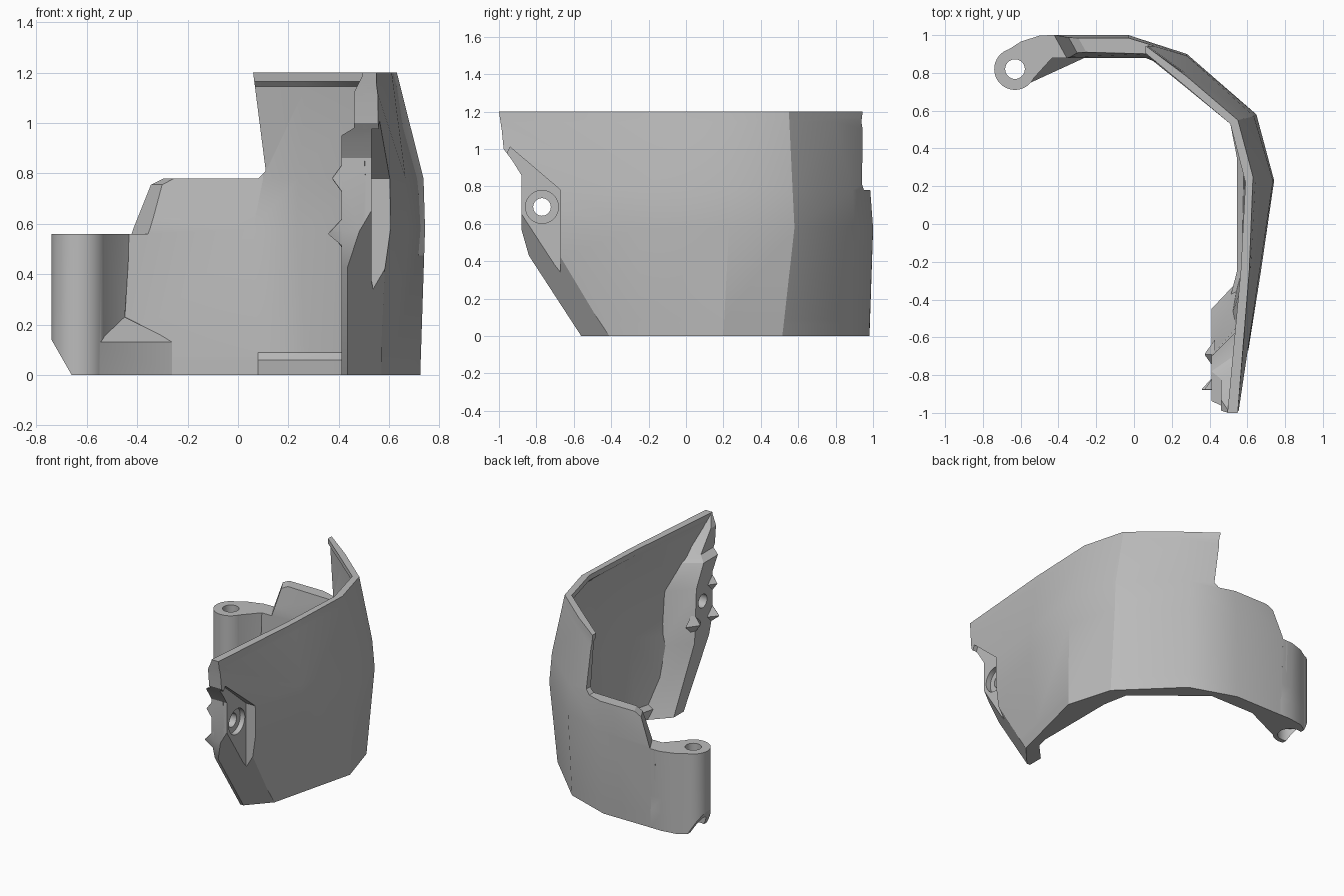
import bpy, bmesh, math
from mathutils import Vector

cube = bpy.data.objects.get("Cube")
if cube:
    bpy.data.objects.remove(cube)

grey = bpy.data.materials.new("light grey plastic")
grey.use_nodes = True
grey.diffuse_color = (0.5, 0.5, 0.5, 1)
grey.node_tree.nodes["Principled BSDF"].inputs["Base Color"].default_value = (0.5, 0.5, 0.5, 1)


def loft(name, rings, cut=None):
    """Closed solid through rings of equal length; cut = (point, outward normal)."""
    bm = bmesh.new()
    loops = [[bm.verts.new(p) for p in ring] for ring in rings]
    n = len(loops[0])
    for a, b in zip(loops, loops[1:]):
        for i in range(n):
            j = (i + 1) % n
            bm.faces.new((a[i], a[j], b[j], b[i]))
    bm.faces.new(loops[0][::-1])
    bm.faces.new(loops[-1])
    if cut:
        bmesh.ops.bisect_plane(bm, geom=bm.verts[:] + bm.edges[:] + bm.faces[:], dist=1e-5,
                               plane_co=cut[0], plane_no=cut[1], clear_outer=True)
        bmesh.ops.holes_fill(bm, edges=[e for e in bm.edges if e.is_boundary], sides=0)
    bmesh.ops.recalc_face_normals(bm, faces=bm.faces)
    mesh = bpy.data.meshes.new(name)
    bm.to_mesh(mesh)
    bm.free()
    mesh.materials.append(grey)
    ob = bpy.data.objects.new(name, mesh)
    bpy.context.collection.objects.link(ob)
    return ob


def prism(name, pts, axis, lo, hi, cut=None):
    """Extrude a 2D outline along x, y or z."""
    def place(p, d):
        v = list(p)
        v.insert(axis, d)
        return Vector(v)
    return loft(name, [[place(p, d) for p in pts] for d in (lo, hi)], cut)


def circle(cx, cy, r, n=40):
    return [(cx + r * math.cos(i * math.tau / n), cy + r * math.sin(i * math.tau / n)) for i in range(n)]


def boolean(ob, cutter, operation="DIFFERENCE"):
    mod = ob.modifiers.new("cut", "BOOLEAN")
    mod.operation, mod.object, mod.solver = operation, cutter, "EXACT"
    bpy.context.view_layer.objects.active = ob
    bpy.ops.object.modifier_apply(modifier=mod.name)


# Wall: plan lines from front to hinge, outer and inner, as (height, points)
outer = [
    (0, [(.41, -1.05), (.61, -.25), (.723, .2), (.63, .515), (.27, .87), (-.05, .98), (-.46, .98)]),
    (.58, [(.545, -1.05), (.672, -.25), (.742, .23), (.648, .58), (.28, .9), (-.03, 1), (-.46, 1)]),
    (.78, [(.545, -1.05), (.665, -.25), (.736, .23), (.635, .57), (.28, .89), (-.03, .985), (-.46, .985)]),
    (1.2, [(.545, -1.05), (.61, -.25), (.63, .25), (.55, .55), (.28, .78), (.06, .945), (-.46, .98)])]
ledge = [(.34, -1.05), (.545, -.25), (.545, .35), (.51, .53), (.26, .735), (.08, .88), (-.46, .88)]
rim = [(.49, -1.05), (.565, -.25), (.59, .22), (.51, .53), (.26, .74), (.06, .905), (-.46, .93)]
inner = [
    (0, ledge), (.06, ledge),
    (.09, [(.36, -1.05), (.57, -.25), (.582, .32), (.54, .54), (.27, .78), (.08, .88), (-.46, .88)]),
    (.58, [(.48, -1.05), (.6, -.25), (.65, .25), (.56, .535), (.235, .81), (.06, .88), (-.46, .88)]),
    (.78, [(.48, -1.05), (.6, -.25), (.65, .25), (.555, .54), (.24, .805), (.1, .9), (-.46, .915)]),
    (1.145, [(.49, -1.05), (.58, -.25), (.61, .24), (.528, .54), (.27, .757), (.06, .925), (-.46, .93)]),
    (1.165, rim), (1.2, rim)]


def plan_at(table, z):
    """Plan line at height z, blended between the two nearest rows."""
    for (za, a), (zb, b) in zip(table, table[1:]):
        if z <= zb:
            t = (z - za) / (zb - za)
            return [Vector((*p, z)).lerp(Vector((*q, z)), t) for p, q in zip(a, b)]


chamfer = (Vector((.435, -.56, 0)), Vector((.0645, -.058, -.0378)))
wall = loft("curved_wall", [plan_at(outer, z) + plan_at(inner, z)[::-1] for z, _ in inner], chamfer)

# Thick front jaw: height, outer x, back edge at the wall, back edge inside, inner x
jaw_rows = [(0, .57, -.28, -.45, .41), (.43, .565, -.52, -.68, .41), (.8, .56, -.55, -.7, .41),
            (.95, .555, -.68, -.78, .41), (.98, .55, -.72, -.82, .46), (1.12, .54, -.89, -.93, .46),
            (1.2, .52, -.96, -.99, .5)]
jaw = loft("front_jaw", [[(xo, yo, z), (xi, yi, z), (xi, -1.05, z), (xo, -1.05, z)]
                         for z, xo, yo, yi, xi in jaw_rows], chamfer)

# Pointed teeth on the inner face of the jaw
teeth = []
for label, y, z, reach in (("upper", -.877, .78, .035), ("lower", -.877, .56, .05), ("rear", -.69, .56, .035)):
    def square(x, r):
        return [(x, y - r, z), (x, y, z + r), (x, y + r, z), (x, y, z - r)]
    teeth.append(loft(label + "_tooth", [square(.43, .08), square(.41 - reach, .004)]))

# Cutters
front_trim = prism("front_trim_cutter", [(-.495, -.1), (-.84, .43), (-.88, .57), (-.88, .86), (-.93, .94),
                                         (-.975, 1), (-.985, 1.1), (-1, 1.2), (-1, 1.3), (1.3, 1.3), (1.3, -.1)],
                   0, -1.5, 1.5)
# The low end of the step slants through the wall thickness
step = loft("back_step_cutter", [[(.05, y, 1.3), (.06, y, 1.2), (.11, y, .81), (.08, y, .78),
                                  (-.31 + s, y, .78), (-.36 + s, y, .755), (-.43 + s, y, .56),
                                  (-1, y, .56), (-1, y, 1.3)] for y, s in ((.85, .09), (1.05, -.02))])
pocket = prism("screw_pocket_cutter", [(-.94, 1.01), (-.67, .78), (-.67, .34), (-.88, .6), (-1.1, .7)],
               0, .53, .9)
screw_hole = prism("screw_hole_cutter", circle(-.77, .69, .047), 0, .2, .9)
screw_seat = prism("screw_seat_cutter", circle(-.77, .69, .088), 0, .495, .9)
pin_hole = prism("pin_hole_cutter", circle(-.63, .82, .052), 2, -.2, .9)
pin_bore = prism("pin_counterbore_cutter", circle(-.63, .82, .08), 2, -.2, .09)

# Hinge barrel and the arm joining it to the wall, flared at the foot
slope = (Vector((-.66, .82, 0)), Vector((-.14, 0, -.08)))
hinge = prism("hinge", circle(-.63, .82, .11), 2, 0, .56, slope)
arm_rows = [(0, (-.555, .745), -.25), (.13, (-.555, .745), -.25),
            (.23, (-.45, .868), -.448), (.56, (-.43, .883), -.428)]
arm = loft("hinge_arm", [[(-.56, .74, z), (*web, z), (x, .885, z), (x, .95, z), (-.42, .981 + .034 * z, z),
                          (-.5, .981 + .03 * z, z), (-.6, .965, z), (-.67, .92, z), (-.64, .8, z)]
                         for z, web, x in arm_rows], slope)
boolean(hinge, arm, "UNION")
bpy.data.objects.remove(arm)

for part in [wall, jaw] + teeth:
    boolean(part, front_trim, "INTERSECT")
boolean(wall, step)
for part in (wall, jaw):
    for cutter in (pocket, screw_hole, screw_seat):
        boolean(part, cutter)
for cutter in (pin_hole, pin_bore):
    boolean(hinge, cutter)

for cutter in (front_trim, step, pocket, screw_hole, screw_seat, pin_hole, pin_bore):
    bpy.data.objects.remove(cutter)

# Smooth curves, crisp corners
bpy.ops.object.select_all(action="DESELECT")
for part in [wall, jaw, hinge] + teeth:
    part.select_set(True)
bpy.context.view_layer.objects.active = wall
bpy.ops.object.shade_smooth_by_angle(angle=math.radians(26))
